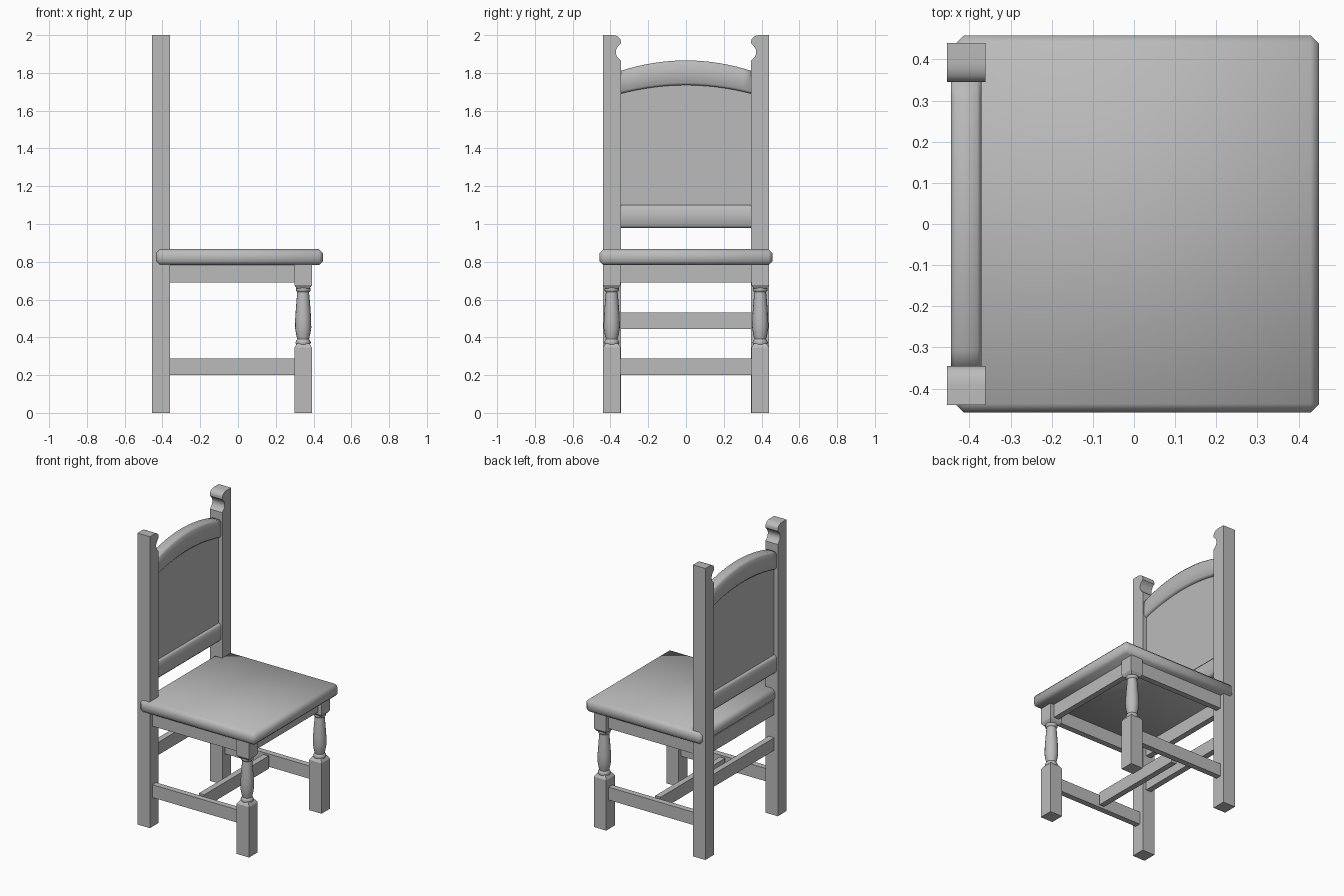
import bpy, bmesh, math

cube = bpy.data.objects.get("Cube")
if cube:
    bpy.data.objects.remove(cube, do_unlink=True)

wood = bpy.data.materials.new("grey wood")
wood.use_nodes = True
GREY = (0.5, 0.5, 0.5, 1)
wood.diffuse_color = GREY
wood.node_tree.nodes["Principled BSDF"].inputs["Base Color"].default_value = GREY

POST_X, LEG_X, SIDE_Y, HALF = -0.408, 0.345, 0.393, 0.047
MID_X = (POST_X + LEG_X) / 2
RAIL = 0.04  # thickness of aprons and stretchers


def finish(name, bm, smooth=None):
    bmesh.ops.recalc_face_normals(bm, faces=bm.faces)
    mesh = bpy.data.meshes.new(name)
    bm.to_mesh(mesh)
    bm.free()
    mesh.materials.append(wood)
    ob = bpy.data.objects.new(name, mesh)
    bpy.context.collection.objects.link(ob)
    if smooth:
        bpy.ops.object.select_all(action='DESELECT')
        ob.select_set(True)
        bpy.context.view_layer.objects.active = ob
        bpy.ops.object.shade_smooth_by_angle(angle=math.radians(smooth))
    return ob


def loft(name, rings, smooth=None):
    """Skin a list of equal closed rings and cap both ends."""
    bm = bmesh.new()
    vs = [[bm.verts.new(p) for p in ring] for ring in rings]
    n = len(vs[0])
    for a, b in zip(vs, vs[1:]):
        for i in range(n):
            j = (i + 1) % n
            bm.faces.new((a[i], a[j], b[j], b[i]))
    bm.faces.new(vs[0])
    bm.faces.new(vs[-1])
    return finish(name, bm, smooth)


def square(x, y, z, h):
    return [(x - h, y - h, z), (x + h, y - h, z), (x + h, y + h, z), (x - h, y + h, z)]


def circle(x, y, z, r, n=16):
    return [(x + r * math.cos(math.tau * i / n), y + r * math.sin(math.tau * i / n), z)
            for i in range(n)]


def box(name, x0, x1, y0, y1, z0, z1, bevel=0, smooth=None):
    bm = bmesh.new()
    bmesh.ops.create_cube(bm, size=1)
    for v in bm.verts:
        v.co = (x1 if v.co.x > 0 else x0, y1 if v.co.y > 0 else y0, z1 if v.co.z > 0 else z0)
    if bevel:
        bmesh.ops.bevel(bm, geom=bm.edges[:], offset=bevel, segments=1, affect='EDGES')
    return finish(name, bm, smooth)


def cross_rail(name, x, z0, z1):
    box(name, x - RAIL / 2, x + RAIL / 2, -0.35, 0.35, z0, z1)


# Finial outline on the inner edge of a back post: (distance from middle, height)
finial = [(0.345, 0), (0.345, 1.865)]
finial += [(0.345 + 0.027 * math.sin(math.pi * i / 8) ** 0.8, 1.865 + 0.09 * i / 8)
           for i in range(1, 9)]
finial += [(0.392 - 0.047 * math.cos(t * math.pi / 12), 1.968 + 0.032 * math.sin(t * math.pi / 12))
           for t in range(7)]
finial += [(0.44, 2), (0.44, 0)]

# Vase turning of a front leg: (radius, height)
turning = [(0.036, 0.36), (0.041, 0.372), (0.036, 0.384), (0.031, 0.39), (0.037, 0.415),
           (0.043, 0.45), (0.042, 0.50), (0.038, 0.56), (0.033, 0.62), (0.031, 0.64),
           (0.039, 0.648), (0.039, 0.658), (0.034, 0.67)]

for s, side in ((1, "left"), (-1, "right")):
    y = s * SIDE_Y
    loft("back_post_" + side,
         [[(x, s * a, z) for a, z in finial] for x in (POST_X - HALF, POST_X + HALF)], 40)
    # Front leg: square foot, turned middle, square head
    loft("front_leg_foot_" + side, [square(LEG_X, y, z, h) for z, h in
                                    ((0, HALF), (0.345, HALF), (0.368, 0.032))])
    loft("front_leg_turning_" + side, [circle(LEG_X, y, z, r) for r, z in turning], 50)
    loft("front_leg_head_" + side, [square(LEG_X, y, z, h) for z, h in
                                    ((0.658, 0.034), (0.677, HALF), (0.79, HALF))])
    # Side rails
    for name, z0, z1 in (("side_apron_", 0.69, 0.79), ("side_stretcher_", 0.2, 0.288)):
        box(name + side, POST_X, LEG_X, y - RAIL / 2, y + RAIL / 2, z0, z1)

# Rails running across the chair
cross_rail("front_apron", LEG_X, 0.69, 0.79)
cross_rail("back_apron", POST_X, 0.69, 0.79)
cross_rail("back_stretcher", POST_X, 0.445, 0.532)
cross_rail("middle_stretcher", MID_X, 0.2, 0.288)

# Seat with softened edges
box("seat", -0.435, 0.45, -0.458, 0.458, 0.782, 0.867, 0.021, 180)


def arch(y, mid, drop):
    return mid - drop * (y / 0.345) ** 2


def back_rail(name, low, high, low_drop, high_drop, chamfer):
    """Rail with softened edges between the back posts, arched by the drops."""
    rings = []
    h, c = 0.037, chamfer
    for i in range(17):
        y = -0.35 + 0.7 * i / 16
        a, b = arch(y, low, low_drop), arch(y, high, high_drop)
        outline = [(h, a + c), (h, b - c), (h - 0.01, b), (0.01 - h, b),
                   (-h, b - c), (-h, a + c), (0.01 - h, a), (h - 0.01, a)]
        rings.append([(POST_X + x, y, z) for x, z in outline])
    loft(name, rings, 80)


back_rail("top_rail", 1.735, 1.866, 0.045, 0.055, 0.012)
back_rail("lower_rail", 0.98, 1.1, 0, 0, 0.012)

# Back panel with an arched top tucked into the top rail
ys = [-0.35 + 0.7 * i / 16 for i in range(17)]
outline = [(-0.35, 1.05)] + [(y, arch(y, 1.79, 0.05)) for y in ys] + [(0.35, 1.05)]
loft("back_panel", [[(x, y, z) for y, z in outline] for x in (POST_X - 0.018, POST_X + 0.018)])
